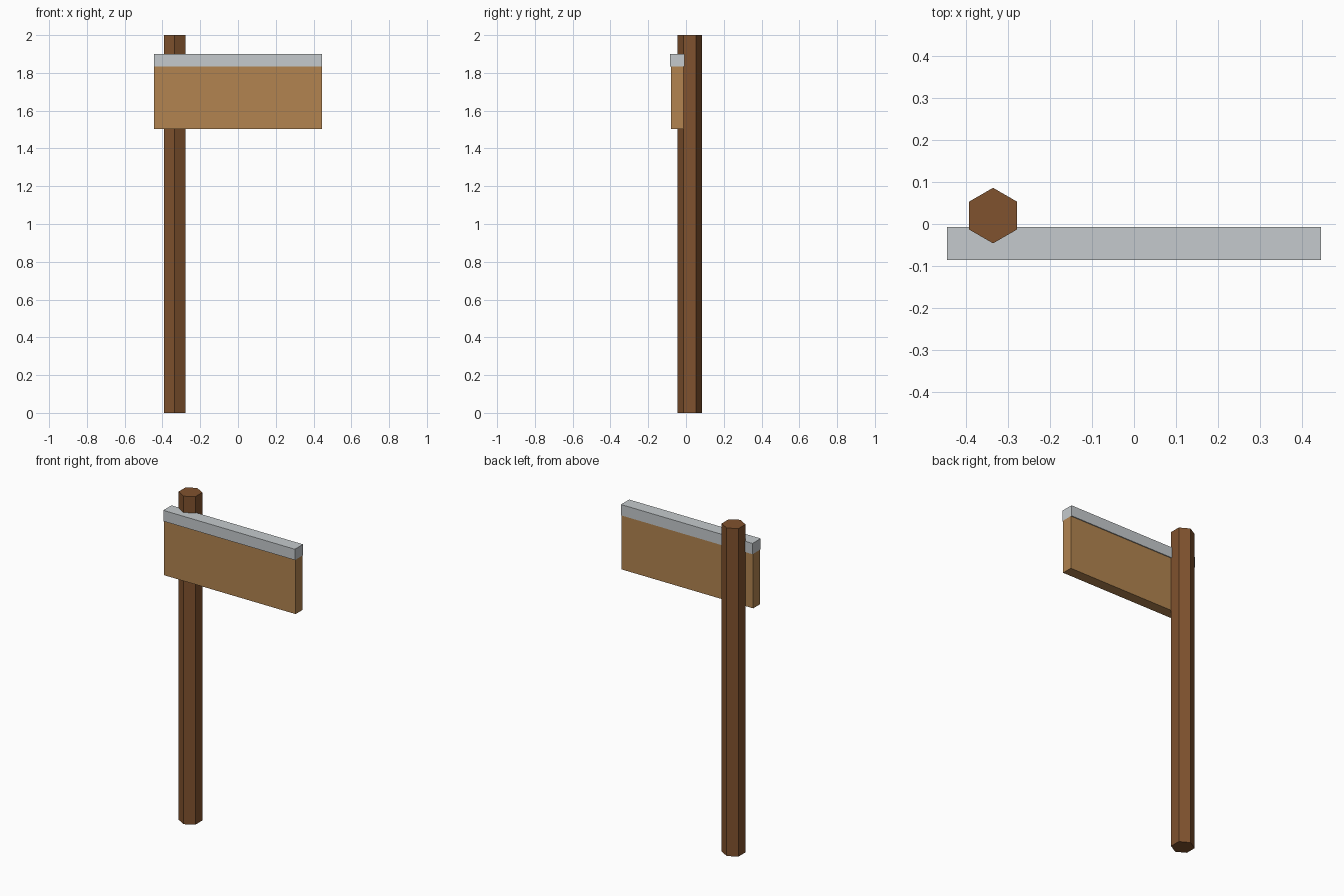
import bpy

if "Cube" in bpy.data.objects:
    bpy.data.objects.remove(bpy.data.objects["Cube"])


def material(name, rgb):
    """Flat material from 0-255 sRGB values."""
    mat = bpy.data.materials.new(name)
    linear = [((c / 255 + 0.055) / 1.055) ** 2.4 for c in rgb]
    mat.diffuse_color = (*linear, 1)
    mat.use_nodes = True
    mat.node_tree.nodes["Principled BSDF"].inputs["Base Color"].default_value = mat.diffuse_color
    return mat


def finish(name, mat):
    obj = bpy.context.object
    obj.name = name
    obj.data.materials.append(mat)
    return obj


def box(name, mat, x, y, z):
    """Box spanning the given (low, high) ranges."""
    spans = (x, y, z)
    bpy.ops.mesh.primitive_cube_add(size=1, location=[(a + b) / 2 for a, b in spans])
    bpy.context.object.scale = [b - a for a, b in spans]
    bpy.ops.object.transform_apply(location=False, rotation=False, scale=True)
    return finish(name, mat)


dark_wood = material("dark_wood", (128, 82, 46))
light_wood = material("light_wood", (178, 132, 80))
pale_grey = material("pale_grey", (197, 202, 205))

# Hexagonal post with corners towards front and back
bpy.ops.mesh.primitive_cylinder_add(vertices=6, radius=0.066, depth=2,
                                    location=(-0.335, 0.02, 1))
finish("post", dark_wood)

# Sign board mounted on the front of the post
box("sign_board", light_wood, (-0.444, 0.444), (-0.079, -0.013), (1.502, 1.834))

# Slightly deeper cap strip along the top of the board
box("cap_strip", pale_grey, (-0.444, 0.444), (-0.086, -0.007), (1.834, 1.9))
